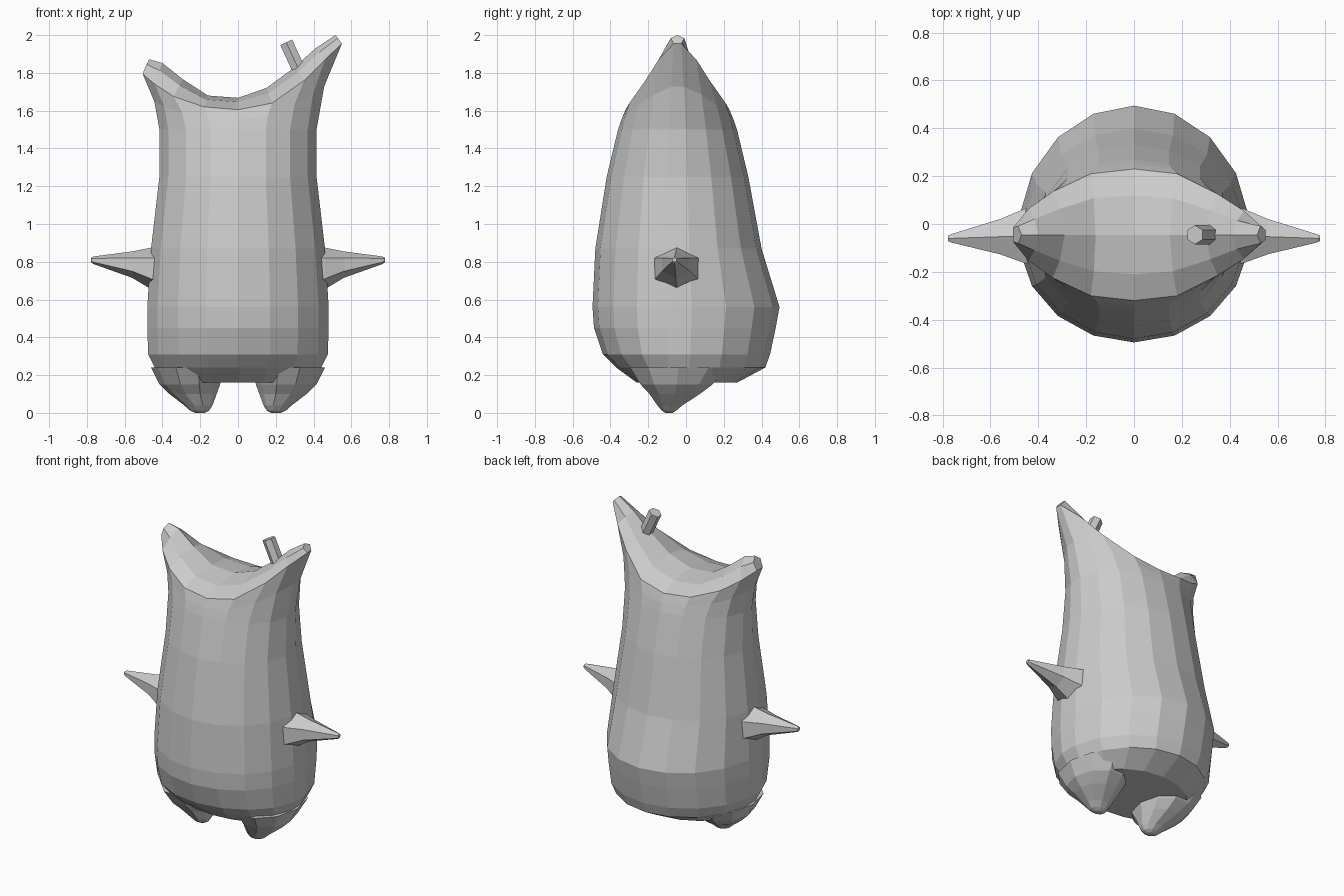
import bpy, bmesh
from math import cos, sin, pi, radians
from mathutils import Vector

if "Cube" in bpy.data.objects:
    bpy.data.objects.remove(bpy.data.objects["Cube"])


def make(name, polys):
    """Flat-faced mesh from polygons given as point lists, welded together."""
    bm = bmesh.new()
    for p in polys:
        bm.faces.new([bm.verts.new(v) for v in p])
    bmesh.ops.remove_doubles(bm, verts=bm.verts, dist=0.0005)
    bmesh.ops.recalc_face_normals(bm, faces=bm.faces)
    me = bpy.data.meshes.new(name)
    bm.to_mesh(me)
    bm.free()
    ob = bpy.data.objects.new(name, me)
    bpy.context.collection.objects.link(ob)
    return ob


def strip(a, b, closed=True):
    n = len(a)
    return [[a[i], a[(i + 1) % n], b[(i + 1) % n], b[i]]
            for i in range(n if closed else n - 1)]


def loft(name, rings):
    polys = [rings[0], rings[-1]]
    for a, b in zip(rings, rings[1:]):
        polys += strip(a, b)
    return make(name, polys)


def mix(a, b, fx, fy, fz):
    return Vector((a[0] + (b[0] - a[0]) * fx, a[1] + (b[1] - a[1]) * fy,
                   a[2] + (b[2] - a[2]) * fz))


# Body: oval rings (z, half width, front y, back y)
YC = -0.045
LEVELS = [(.16, .37, -.26, .27), (.24, .445, -.37, .42), (.31, .48, -.44, .445),
          (.45, .485, -.487, .475), (.56, .485, -.495, .495), (.87, .465, -.48, .40),
          (1.25, .42, -.42, .33), (1.5, .42, -.36, .27)]
ANG = [radians(8 + 20.5 * i) for i in range(9)]


def oval(z, w, yf, yb):
    front = [Vector((-w * cos(t), YC + (yf - YC) * sin(t), z)) for t in ANG]
    back = [Vector((-w * cos(t), YC + (yb - YC) * sin(t), z)) for t in ANG]
    return front + back[::-1]


rings = [oval(*l) for l in LEVELS]

# Rim that sweeps up into two ears: (x, half depth, z), and the saddle ridge (x, z)
RIM = [(-.505, .03, 1.795), (-.44, .11, 1.74), (-.34, .18, 1.675), (-.18, .255, 1.62),
       (0, .275, 1.605), (.18, .255, 1.64), (.35, .17, 1.76), (.46, .10, 1.87), (.55, .02, 1.955)]
RIDGE = [(-.47, 1.872), (-.40, 1.852), (-.29, 1.765), (-.16, 1.68),
         (0, 1.668), (.15, 1.72), (.30, 1.83), (.41, 1.93), (.515, 2.0)]
front = [Vector((x, YC - h, z)) for x, h, z in RIM]
back = [Vector((x, YC + h, z)) for x, h, z in RIM]
ridge = [Vector((x, YC, z)) for x, z in RIDGE]
rim = front + back[::-1]
rings.append([mix(a, b, .3, .45, .5) for a, b in zip(rings[-1], rim)])
rings.append(rim)


def shoulder(row):
    out = [mix(a, b, .6, .4, .65) for a, b in zip(row, ridge)]
    for i in (0, -1):
        s = 1 if row is back else -1
        out[i].y = YC + s * .036
    return out


mf, mb = shoulder(front), shoulder(back)
polys = [rings[0]]
for a, b in zip(rings, rings[1:]):
    polys += strip(a, b)
rows = [front, mf, ridge, mb, back]
for a, b in zip(rows, rows[1:]):
    polys += strip(a, b, False)
polys += [[r[0] for r in rows], [r[-1] for r in rows]]
make("body", polys)

# Arms: tapering six-sided spikes (x, y, z, y radius, z radius)
ARM = [(.38, -.05, .76, .15, .125), (.46, -.05, .765, .13, .11), (.56, -.053, .785, .085, .07),
       (.765, -.06, .808, .02, .02), (.778, -.06, .81, .012, .012)]
# Feet: rounded stubs (z, x, y, x radius, y radius)
FOOT = [(.24, .27, -.04, .19, .27), (.15, .255, -.05, .16, .20), (.10, .238, -.06, .125, .14),
        (.04, .21, -.085, .075, .07), (.012, .203, -.09, .05, .04), (0, .20, -.09, .025, .02)]
for side, s in (("left", -1), ("right", 1)):
    loft(side + "_arm", [[Vector((s * x, y + ry * sin(k * pi / 3), z + rz * cos(k * pi / 3)))
                          for k in range(6)] for x, y, z, ry, rz in ARM])
    loft(side + "_foot", [[Vector((s * (x + rx * cos(k * pi / 5)), y + ry * sin(k * pi / 5), z))
                           for k in range(10)] for z, x, y, rx, ry in FOOT])

# Small stub on the taller ear
base, tip = Vector((.325, YC, 1.81)), Vector((.255, YC, 1.962))
axis = (tip - base).normalized()
u, v = Vector((0, 1, 0)), axis.cross(Vector((0, 1, 0)))
loft("ear_stub", [[c + (u * cos(k * pi / 3) + v * sin(k * pi / 3)) * .04 for k in range(6)]
                  for c in (base, tip)])
